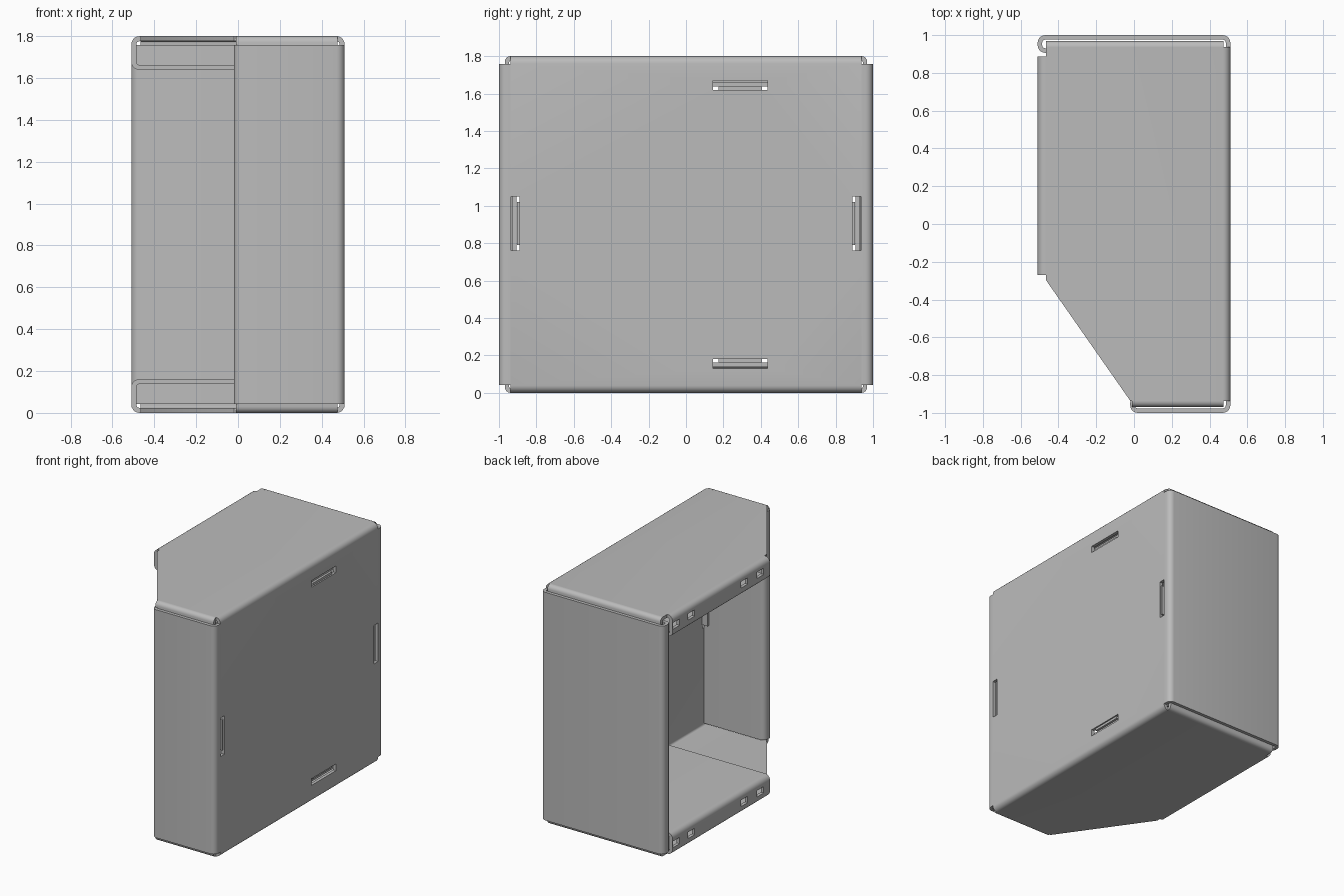
import bpy, bmesh, math
from mathutils import Vector

cube = bpy.data.objects.get("Cube")
if cube:
    bpy.data.objects.remove(cube, do_unlink=True)

T = 0.024            # sheet thickness
H = 1.8              # overall height
X, Y, Z = 0.498, 0.988, 0.012   # sheet centre lines
SEAM = 0.937         # where the wrap meets the end panels

steel = bpy.data.materials.new("plain grey steel")
steel.use_nodes = True
grey = (0.5, 0.5, 0.5, 1)
steel.diffuse_color = grey
steel.node_tree.nodes["Principled BSDF"].inputs["Base Color"].default_value = grey


def make_object(name, bm):
    mesh = bpy.data.meshes.new(name)
    bm.to_mesh(mesh)
    bm.free()
    mesh.materials.append(steel)
    ob = bpy.data.objects.new(name, mesh)
    bpy.context.collection.objects.link(ob)
    return ob


def fillet(points, r, steps=5):
    """Round the inner corners of an open path."""
    pts = [Vector(p) for p in points]
    out = [pts[0]]
    for a, b, c in zip(pts, pts[1:], pts[2:]):
        u, v = (a - b).normalized(), (c - b).normalized()
        for i in range(steps + 1):
            t = i / steps * math.pi / 2
            out.append(b + u * r * (1 - math.sin(t)) + v * r * (1 - math.cos(t)))
    return out + [pts[-1]]


def apply_modifier(ob, mod):
    bpy.ops.object.select_all(action="DESELECT")
    bpy.context.view_layer.objects.active = ob
    ob.select_set(True)
    bpy.ops.object.modifier_apply(modifier=mod.name)


def sheet(name, path, axis, lo, hi, r=0.028):
    """Bent sheet: a rounded path drawn along one axis and thickened."""
    place = {"x": lambda p, t: (t, p.x, p.y),
             "y": lambda p, t: (p.x, t, p.y),
             "z": lambda p, t: (p.x, p.y, t)}[axis]
    bm = bmesh.new()
    rows = [[bm.verts.new(place(p, t)) for t in (lo, hi)] for p in fillet(path, r)]
    for a, b in zip(rows, rows[1:]):
        bm.faces.new((a[0], a[1], b[1], b[0]))
    ob = make_object(name, bm)
    mod = ob.modifiers.new("thickness", "SOLIDIFY")
    mod.thickness = T
    mod.offset = 0
    apply_modifier(ob, mod)
    return ob


def add_prism(bm, outline, z0, z1):
    face = bm.faces.new([bm.verts.new((x, y, z0)) for x, y in outline])
    new = bmesh.ops.extrude_face_region(bm, geom=[face])["geom"]
    verts = [v for v in new if isinstance(v, bmesh.types.BMVert)]
    bmesh.ops.translate(bm, verts=verts, vec=(0, 0, z1 - z0))
    bmesh.ops.recalc_face_normals(bm, faces=bm.faces)


def add_box(bm, x0, x1, y0, y1, z0, z1):
    add_prism(bm, [(x0, y0), (x1, y0), (x1, y1), (x0, y1)], z0, z1)


def cut(ob, bm):
    cutter = make_object("cutter", bm)
    cutter.hide_render = True
    mod = ob.modifiers.new("cut", "BOOLEAN")
    mod.operation = "DIFFERENCE"
    mod.solver = "EXACT"
    mod.object = cutter
    apply_modifier(ob, mod)
    bpy.data.objects.remove(cutter, do_unlink=True)


parts = []

# Large side plate bent into the top and bottom plates
wrap = sheet("side_top_bottom_wrap",
             [(-0.465, Z), (X, Z), (X, H - Z), (-0.465, H - Z)], "y", -SEAM, SEAM)
parts.append(wrap)

# Sloping front corner of the top and bottom plates
bm = bmesh.new()
add_prism(bm, [(-0.6, -0.27), (-0.485, -0.27), (-0.01, -0.95), (-0.01, -1.1), (-0.6, -1.1)],
          -0.1, H + 0.1)
cut(wrap, bm)

# Slots in the side plate
bm = bmesh.new()
for s in (-1, 1):
    y0, y1 = sorted((s * 0.89, s * 0.9365))
    add_box(bm, 0.45, 0.6, y0, y1, 0.76, 1.05)
    zc = H / 2 + s * 0.745
    add_box(bm, 0.45, 0.6, 0.145, 0.435, zc - 0.025, zc + 0.025)
cut(wrap, bm)

# Tabs bent inward on the inner side of each slot
bm = bmesh.new()
for s in (-1, 1):
    y0, y1 = sorted((s * 0.885, s * 0.903))
    add_box(bm, 0.44, 0.5, y0, y1, 0.79, 1.02)
    z0, z1 = sorted((H / 2 + s * 0.72, H / 2 + s * 0.737))
    add_box(bm, 0.44, 0.5, 0.175, 0.405, z0, z1)
parts.append(make_object("slot_tabs", bm))

# Front and back panels, each folded back on itself at its free edge
for name, s, edge in (("front_panel", -1, -0.008), ("back_panel", 1, -X)):
    path = [(X, s * SEAM), (X, s * Y), (edge, s * Y), (edge, s * 0.918), (0.484, s * 0.918)]
    parts.append(sheet(name, path, "z", 0.042, H - 0.042))

# Channels along the open side, and lips behind the end panels
for level, flip in (("bottom", lambda z: z), ("top", lambda z: H - z)):
    path = [(-0.465, flip(Z)), (-X, flip(Z)), (-X, flip(0.15)), (0.484, flip(0.15))]
    channel = sheet(level + "_channel", path, "y", -0.27, 0.888)
    bm = bmesh.new()
    for y in (0.85, 0.67, 0.04, -0.15):
        z = flip(0.078)
        add_box(bm, -0.55, -0.45, y - 0.045, y + 0.035, z - 0.024, z + 0.024)
    cut(channel, bm)
    parts.append(channel)
    for end, s, x0 in (("front", -1, -0.01), ("back", 1, -0.465)):
        path = [(s * SEAM, flip(Z)), (s * 0.957, flip(Z)), (s * 0.957, flip(0.1))]
        parts.append(sheet(f"{level}_{end}_lip", path, "x", x0, 0.475, 0.019))

# Smooth bends with crisp sheet edges
bpy.ops.object.select_all(action="DESELECT")
for ob in parts:
    ob.select_set(True)
bpy.context.view_layer.objects.active = wrap
bpy.ops.object.shade_smooth_by_angle(angle=math.radians(35))
